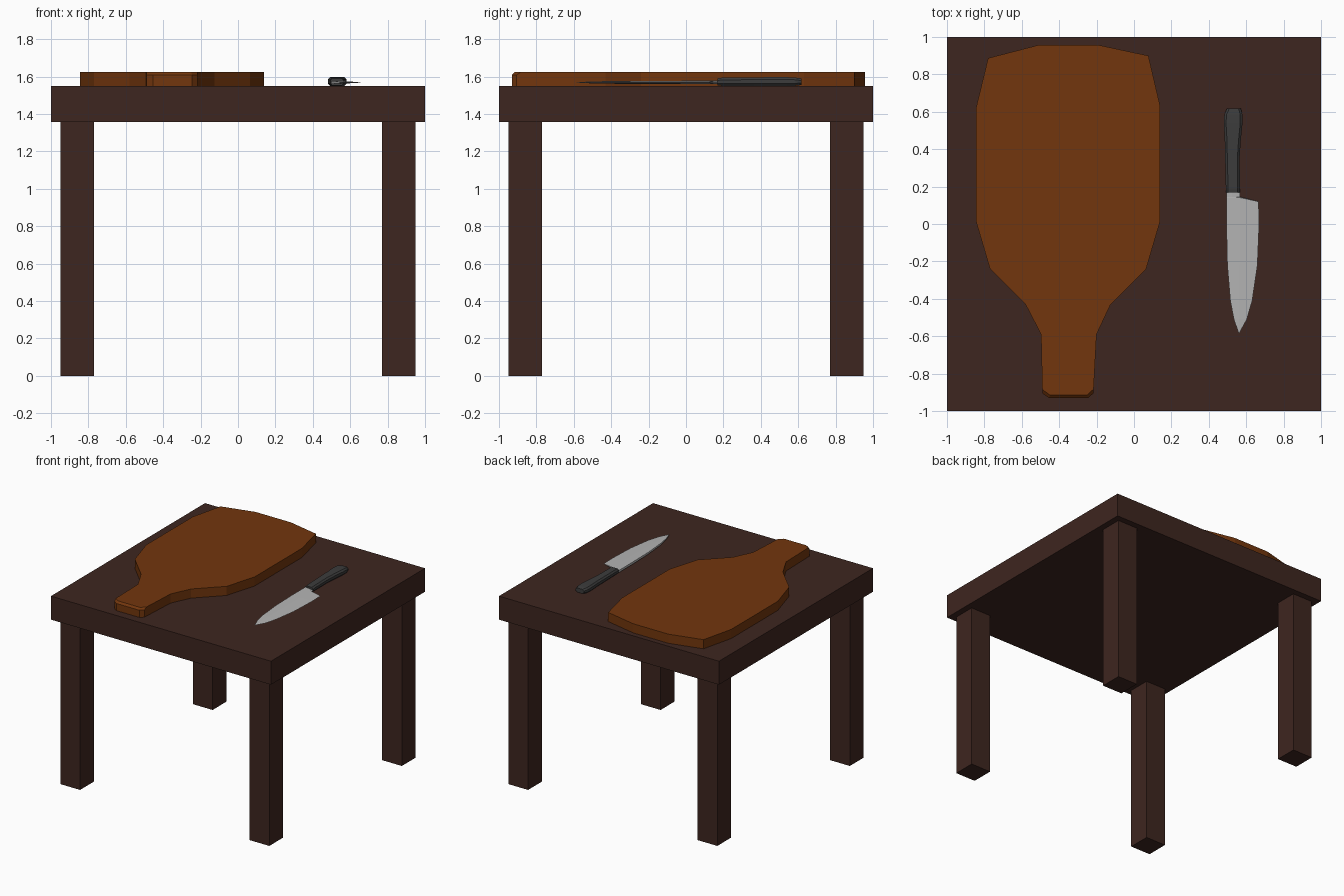
import bpy, bmesh

if "Cube" in bpy.data.objects:
    bpy.data.objects.remove(bpy.data.objects["Cube"])


def material(name, rgb):
    m = bpy.data.materials.new(name)
    m.diffuse_color = (*rgb, 1)
    m.use_nodes = True
    m.node_tree.nodes["Principled BSDF"].inputs["Base Color"].default_value = m.diffuse_color
    return m


DARK_WOOD = material("dark_wood", (0.048, 0.019, 0.014))
BOARD_WOOD = material("board_wood", (0.17, 0.037, 0.004))
STEEL = material("steel", (0.46, 0.46, 0.46))
GRIP = material("grip", (0.045, 0.045, 0.045))


def add_object(name, bm, mat):
    bmesh.ops.recalc_face_normals(bm, faces=bm.faces)
    me = bpy.data.meshes.new(name)
    bm.to_mesh(me)
    bm.free()
    me.materials.append(mat)
    ob = bpy.data.objects.new(name, me)
    bpy.context.collection.objects.link(ob)
    return ob


def box(name, x, y, z, mat):
    bm = bmesh.new()
    bmesh.ops.create_cube(bm, size=1)
    for v in bm.verts:
        for i, (lo, hi) in enumerate((x, y, z)):
            v.co[i] = hi if v.co[i] > 0 else lo
    return add_object(name, bm, mat)


def loft(name, sections, mat):
    """Skin closed rings of equal point count and cap both ends."""
    bm = bmesh.new()
    rings = [[bm.verts.new(p) for p in s] for s in sections]
    n = len(rings[0])
    for a, b in zip(rings, rings[1:]):
        for i in range(n):
            j = (i + 1) % n
            bm.faces.new((a[i], a[j], b[j], b[i]))
    bm.faces.new(rings[0])
    bm.faces.new(rings[-1])
    bmesh.ops.remove_doubles(bm, verts=bm.verts, dist=0.0003)
    return add_object(name, bm, mat)


# Table
box("table_top", (-1, 1), (-1, 1), (1.357, 1.55), DARK_WOOD)
for sx, side in ((-1, "left"), (1, "right")):
    for sy, end in ((-1, "front"), (1, "back")):
        xs = sorted((sx * 0.77, sx * 0.95))
        ys = sorted((sy * 0.77, sy * 0.95))
        box(f"{end}_{side}_leg", xs, ys, (0, 1.357), DARK_WOOD)

# Cutting board: extruded outline, softened top edge at the handle end
outline = [(-0.49, -0.905), (-0.455, -0.93), (-0.245, -0.93), (-0.217, -0.905),
           (-0.2, -0.59), (-0.125, -0.43), (0.065, -0.24), (0.14, 0.015),
           (0.14, 0.63), (0.077, 0.90), (-0.19, 0.957), (-0.51, 0.957),
           (-0.78, 0.887), (-0.845, 0.62), (-0.845, 0.015), (-0.77, -0.24),
           (-0.58, -0.43), (-0.497, -0.59)]
bm = bmesh.new()
base = bm.faces.new([bm.verts.new((x, y, 1.55)) for x, y in outline])
grown = bmesh.ops.extrude_face_region(bm, geom=[base], use_keep_orig=True)
for v in grown["geom"]:
    if isinstance(v, bmesh.types.BMVert):
        v.co.z = 1.625
end_edges = [e for e in bm.edges
             if all(v.co.y < -0.9 and v.co.z > 1.6 for v in e.verts)]
bmesh.ops.bevel(bm, geom=end_edges, offset=0.016, segments=1, affect='EDGES')
add_object("cutting_board", bm, BOARD_WOOD)

# Knife blade: wedge sections (y, spine x, edge x, half thickness)
Z = 1.569
blade = [(0.19, 0.494, 0.566, 0.009), (0.145, 0.494, 0.567, 0.009),
         (0.12, 0.494, 0.666, 0.009), (0.0, 0.494, 0.669, 0.009),
         (-0.22, 0.499, 0.66, 0.008), (-0.41, 0.515, 0.632, 0.007),
         (-0.51, 0.534, 0.603, 0.005), (-0.585, 0.56, 0.562, 0.001)]
sections = []
for i, (y, s, e, h) in enumerate(blade):
    # the heel slopes slightly back toward the handle
    inner = y + (0.022 if i == 2 else 0)
    m = s + (e - s) * 0.4
    sections.append([(s, inner, Z + h), (m, inner, Z + h * 0.75), (e, y, Z),
                     (m, inner, Z - h * 0.75), (s, inner, Z - h)])
loft("knife_blade", sections, STEEL)

# Knife handle: chamfered sections (y, x0, x1, z0, z1)
handle = [(0.168, 0.492, 0.566, 1.552, 1.591), (0.19, 0.491, 0.566, 1.551, 1.594),
          (0.36, 0.487, 0.565, 1.551, 1.596), (0.45, 0.485, 0.571, 1.551, 1.597),
          (0.54, 0.48, 0.58, 1.551, 1.597), (0.585, 0.483, 0.58, 1.551, 1.595),
          (0.617, 0.497, 0.571, 1.555, 1.59)]
C = 0.012
loft("knife_handle",
     [[(a + C, y, l), (b - C, y, l), (b, y, l + C), (b, y, t - C),
       (b - C, y, t), (a + C, y, t), (a, y, t - C), (a, y, l + C)]
      for y, a, b, l, t in handle], GRIP)
